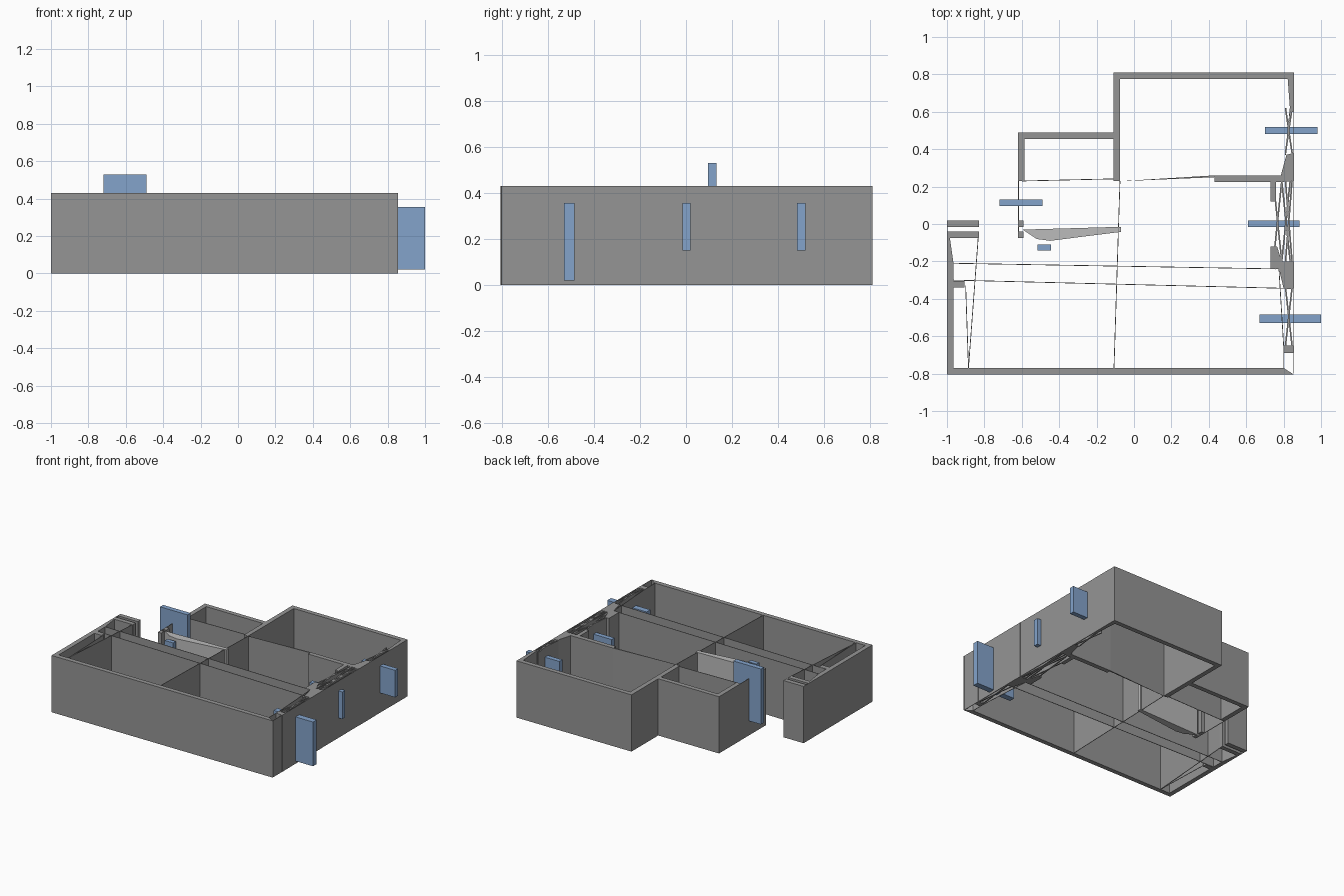
import bpy
import bmesh
from mathutils import Vector

cube = bpy.data.objects.get("Cube")
if cube:
    bpy.data.objects.remove(cube, do_unlink=True)

WALL_HEIGHT = 0.43
THICK = 0.035
THIN = 0.004


def make_material(name, colour):
    material = bpy.data.materials.new(name)
    material.use_nodes = True
    material.diffuse_color = (*colour, 1)
    shader = material.node_tree.nodes["Principled BSDF"]
    shader.inputs["Base Color"].default_value = (*colour, 1)
    return material


grey = make_material("wall grey", (0.3, 0.3, 0.3))
pale = make_material("pale grey", (0.5, 0.5, 0.5))
blue = make_material("panel blue", (0.23, 0.37, 0.6))


def prism(name, outline, bottom=0, top=WALL_HEIGHT, material=grey):
    """Extrude a flat outline upward."""
    bm = bmesh.new()
    base = bm.faces.new([bm.verts.new((x, y, bottom)) for x, y in outline])
    raised = bmesh.ops.extrude_face_region(bm, geom=[base])["geom"]
    verts = [item for item in raised if isinstance(item, bmesh.types.BMVert)]
    bmesh.ops.translate(bm, verts=verts, vec=(0, 0, top - bottom))
    bmesh.ops.recalc_face_normals(bm, faces=bm.faces)
    mesh = bpy.data.meshes.new(name)
    bm.to_mesh(mesh)
    bm.free()
    mesh.materials.append(material)
    obj = bpy.data.objects.new(name, mesh)
    bpy.context.collection.objects.link(obj)
    return obj


def block(name, left, right, front, back, **options):
    """Axis-aligned block given by its plan rectangle."""
    outline = [(left, front), (right, front), (right, back), (left, back)]
    return prism(name, outline, **options)


def partition(name, *points, thickness=THIN):
    """Thin upright sheets that follow a path in plan."""
    for start, end in zip(points, points[1:]):
        a, b = Vector(start), Vector(end)
        along = (b - a).normalized()
        side = Vector((-along.y, along.x)) * thickness / 2
        prism(name, [a - side, b - side, b + side, a + side])


# Thick outer walls
prism("front_wall", [(-1, -.805), (.855, -.805), (.8, -.77), (-1, -.77)])
prism("right_side_wall", [(-1, -.8), (-.965, -.8), (-.965, -.21),
                          (-.985, -.07), (-1, -.07)])
block("bay_side_wall", -.62, -.62 + THICK, .23, .49)
block("bay_back_wall", -.62, -.08, .49 - THICK, .49)
block("wing_side_wall", -.11, -.11 + THICK, .23, .81)
block("wing_back_wall", -.11, .855, .81 - THICK, .81)
prism("wing_left_wall", [(.82, .8), (.855, .8), (.855, .6), (.835, .6)])
block("wing_inner_wall", .43, .75, .225, .26)

# Entrance piers, hollow between their slabs
for front in (-.075, -.015):
    block("entrance_pier", -1, -.83, front, front + THICK)
    block("bay_pier", -.62, -.59, front, front + THICK)
block("inner_pier", -.965, -.905, -.34, -.305)
partition("entrance_sheet", (-.998, -.07), (-.998, .02))
partition("bay_side_sheet", (-.618, .24), (-.618, -.07))

# Thin inner partitions
partition("front_partition", (-.965, -.3), (.85, -.345))
partition("hall_partition", (-.965, -.21), (.76, -.24))
partition("cross_partition", (-.075, .23), (-.107, -.77))
partition("bay_partition", (-.6, .23), (-.075, .242))
prism("wing_partition", [(-.09, .228), (.43, .25), (.43, .26)])
partition("corner_partition", (-.9, -.33), (-.885, -.77), (-.832, -.06))

# Pale wedge wall beside the bay
prism("pale_wedge_wall", [(-.595, -.03), (-.52, -.08), (-.45, -.09),
                          (-.07, -.042), (-.07, -.015)], material=pale)

# Left side wall: outer skin, solid wedges and crossing sheets
partition("left_skin", (.852, -.8), (.852, .8))
prism("back_wedge", [(.73, .225), (.79, .225), (.855, .23), (.855, .38),
                     (.815, .37), (.785, .26), (.73, .26)])
prism("front_wedge", [(.73, -.24), (.775, -.24), (.8, -.345), (.855, -.345),
                      (.855, -.2), (.79, -.2), (.765, -.12), (.73, -.12)])
block("back_stub", .73, .76, .12, .23)
block("front_stub", .8, .855, -.69, -.65)
partition("skin_inner_front", (.775, -.24), (.8, -.65), (.8, -.77))
partition("skin_inner_back", (.81, .37), (.835, .62))
for near, far in ((.745, .79), (.79, .835), (.835, .79), (.79, .745),
                  (.81, .845), (.845, .81)):
    partition("crossing_sheet", (near, -.2), (far, .23), thickness=.008)
for near, far in ((.81, .845), (.845, .81)):
    partition("front_crossing", (near, -.65), (far, -.34), thickness=.008)
    partition("back_crossing", (near, .38), (far, .62), thickness=.008)

# Blue door and window panels
block("back_window", .7, .98, .482, .518, bottom=.15, top=.355, material=blue)
block("middle_window", .61, .885, -.015, .02, bottom=.15, top=.355, material=blue)
block("front_door", .67, 1, -.53, -.485, bottom=.02, top=.355, material=blue)
block("bay_door", -.72, -.49, .095, .132, bottom=.11, top=.53, material=blue)
block("small_window", -.515, -.445, -.142, -.11, bottom=.2, top=.42, material=blue)
